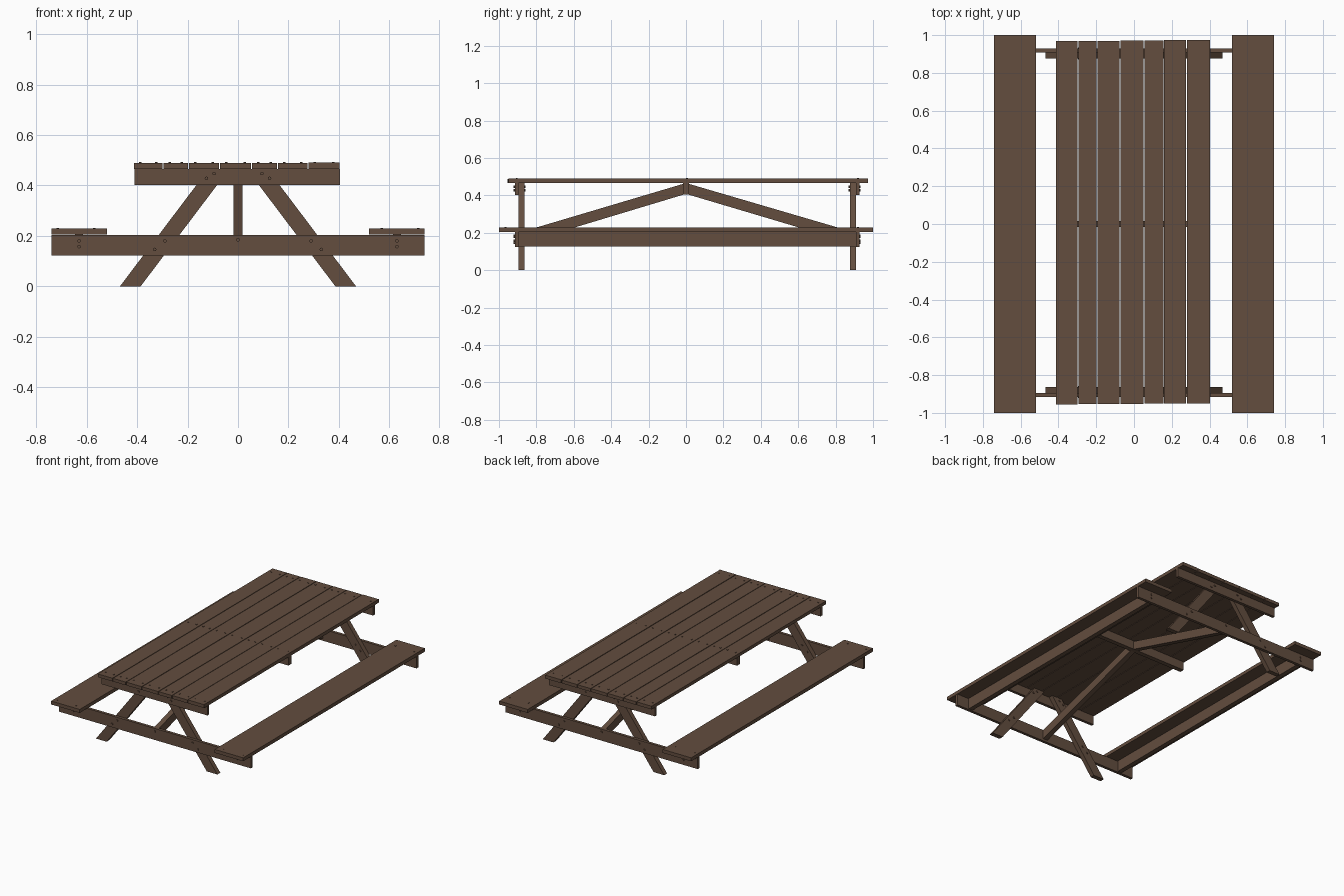
import bpy, bmesh, math, random
from mathutils import Vector, Matrix

if "Cube" in bpy.data.objects:
    bpy.data.objects.remove(bpy.data.objects["Cube"])

random.seed(4)
wood = bpy.data.materials.new("brown wood")
wood.diffuse_color = (0.125, 0.075, 0.049, 1)
wood.use_nodes = True
wood.node_tree.nodes["Principled BSDF"].inputs["Base Color"].default_value = wood.diffuse_color


def finish(name, bm):
    bmesh.ops.recalc_face_normals(bm, faces=bm.faces)
    me = bpy.data.meshes.new(name)
    bm.to_mesh(me)
    bm.free()
    me.materials.append(wood)
    ob = bpy.data.objects.new(name, me)
    bpy.context.collection.objects.link(ob)
    return ob


def prism(name, pts, axis, a, b):
    """Extrude a profile along x (points y,z) or along y (points x,z)."""
    bm = bmesh.new()
    place = (lambda p, t: (t, p[0], p[1])) if axis == "x" else (lambda p, t: (p[0], t, p[1]))
    f = bm.faces.new([bm.verts.new(place(p, a)) for p in pts])
    ext = bmesh.ops.extrude_face_region(bm, geom=[f])
    d = Vector(place((0, 0), b - a))
    bmesh.ops.translate(bm, vec=d, verts=[v for v in ext["geom"] if isinstance(v, bmesh.types.BMVert)])
    return finish(name, bm)


def board(name, x0, x1, y0, y1, z0, z1):
    return prism(name, [(x0, z0), (x1, z0), (x1, z1), (x0, z1)], "y", y0, y1)


def studs(name, centres, r, depth, along):
    """Small round bolt heads or nails, all in one object."""
    bm = bmesh.new()
    rot = Matrix.Rotation(math.pi / 2, 4, "X") if along == "y" else Matrix()
    for c in centres:
        bmesh.ops.create_cone(bm, cap_ends=True, segments=8, radius1=r, radius2=r,
                              depth=depth, matrix=Matrix.Translation(c) @ rot)
    return finish(name, bm)


# Table top planks, slightly uneven
edges = [-0.414, -0.297, -0.196, -0.074, 0.053, 0.157, 0.278, 0.405]
nails = []
for i in range(7):
    x0, x1 = edges[i] + 0.002, edges[i + 1] - 0.002
    dz = random.uniform(-0.001, 0.001)
    board(f"top_plank_{i + 1}", x0, x1, -0.955 + i * 0.001, 0.968 + i * 0.001, 0.466, 0.489 + dz)
    for y in (-0.905, 0.006, 0.92):
        nails += [(x0 + 0.025, y, 0.489), (x1 - 0.025, y, 0.489)]
studs("top_nails", nails, 0.005, 0.006, "z")

# Benches: seat board and the rail underneath
seat_nails = []
for s, side in ((-1, "left"), (1, "right")):
    x0, x1 = sorted((s * 0.52, s * 0.74))
    board(f"{side}_seat", x0, x1, -1, 1, 0.205, 0.229)
    board(f"{side}_seat_rail", s * 0.63 - 0.016, s * 0.63 + 0.016, -0.895, 0.908, 0.128, 0.205)
    seat_nails += [(s * x, y, 0.229) for x in (0.57, 0.715) for y in (-0.965, 0.92)]
studs("seat_nails", seat_nails, 0.005, 0.005, "z")

# End frames: splayed legs, long lower beam, short upper beam, bolts
for end, d, face, inner in (("front", -1, 0.895, 0.863), ("back", 1, 0.908, 0.876)):
    yb = sorted((d * face, d * (face + 0.02)))
    yl = sorted((d * face, d * inner))
    board(f"{end}_lower_beam", -0.74, 0.74, *yb, 0.123, 0.203)
    board(f"{end}_upper_beam", -0.41, 0.405, *yb, 0.402, 0.466)
    for s, side in ((-1, "left"), (1, "right")):
        profile = [(s * 0.468, 0), (s * 0.386, 0), (s * 0.034, 0.466), (s * 0.116, 0.466)]
        prism(f"{end}_{side}_leg", profile, "y", *yl)
    spots = [(0.63, 0.18), (0.63, 0.157), (0.29, 0.18), (0.33, 0.146), (0.125, 0.428), (0.095, 0.447)]
    mid = d * (face + inner + 0.02) / 2
    studs(f"{end}_bolts", [(s * x, mid, z) for x, z in spots for s in (-1, 1)] + [(0, mid, 0.184)],
          0.007, 0.064, "y")

# Middle beam and the two sloping braces
board("middle_beam", -0.405, 0.4, -0.016, 0.016, 0.405, 0.466)
for d, end, far in ((-1, "front", 0.895), (1, "back", 0.908)):
    profile = [(0, 0.466), (d * far, 0.2), (d * far, 0.138), (0, 0.408)]
    prism(f"{end}_brace", profile, "x", -0.018, 0.018)
